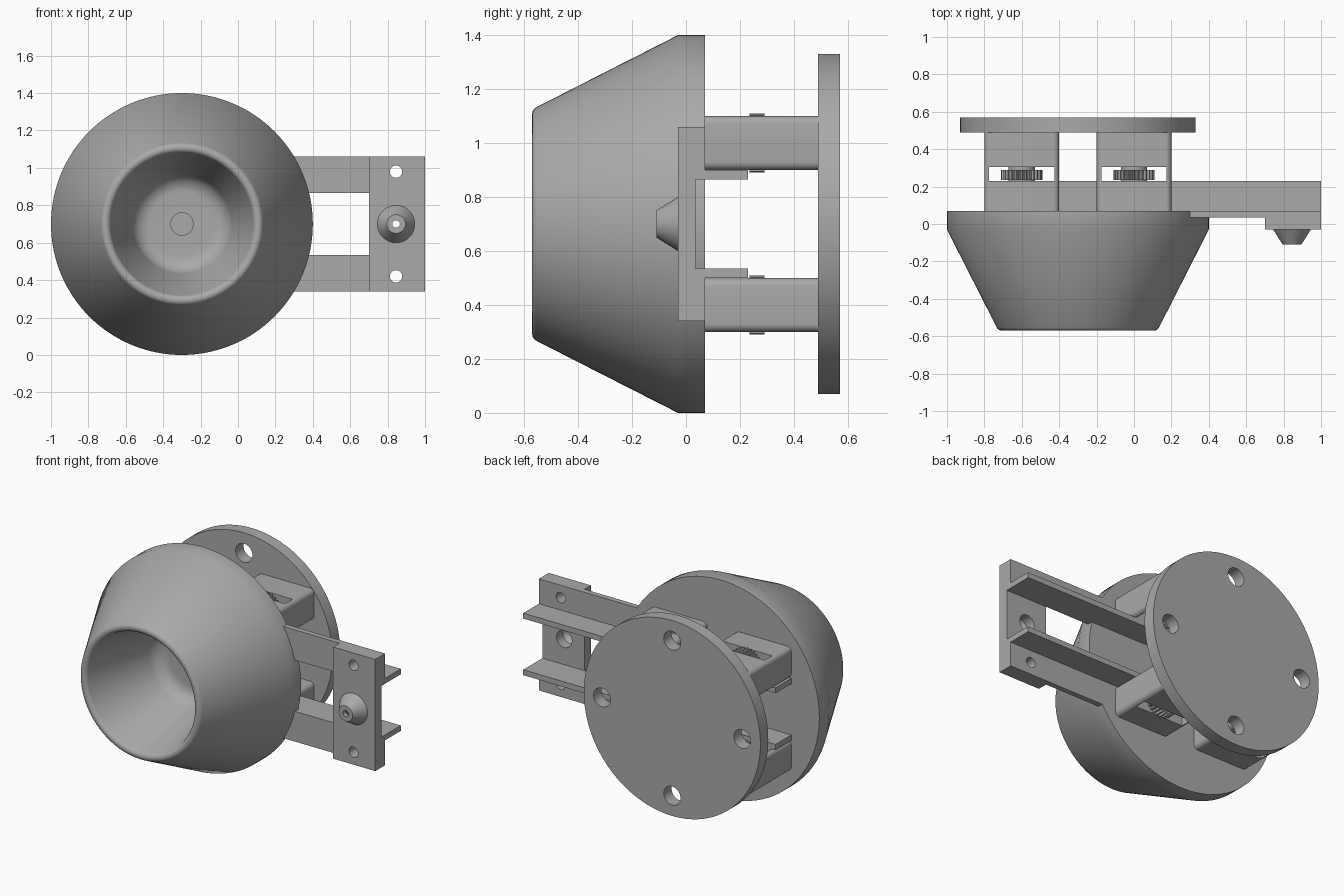
import bpy, bmesh
from math import cos, sin, pi
from mathutils import Matrix, Vector

cube = bpy.data.objects.get("Cube")
if cube:
    bpy.data.objects.remove(cube, do_unlink=True)

grey = bpy.data.materials.new("plain grey")
grey.use_nodes = True
colour = (0.4, 0.4, 0.4, 1)
grey.diffuse_color = colour
grey.node_tree.nodes["Principled BSDF"].inputs["Base Color"].default_value = colour

CX, CZ = -0.3, 0.7      # shared axis of bowl and wall disc
TAP = 0.845             # x of the nozzle and plate screws


def finish(bm, name, smooth=False):
    bmesh.ops.recalc_face_normals(bm, faces=bm.faces)
    mesh = bpy.data.meshes.new(name)
    bm.to_mesh(mesh)
    bm.free()
    mesh.materials.append(grey)
    ob = bpy.data.objects.new(name, mesh)
    bpy.context.collection.objects.link(ob)
    if smooth:
        activate(ob)
        bpy.ops.object.shade_smooth_by_angle(angle=0.6)
    return ob


def activate(ob):
    bpy.ops.object.select_all(action="DESELECT")
    ob.select_set(True)
    bpy.context.view_layer.objects.active = ob


def box(name, x, y, z, round_y=0):
    """Box from ranges; round_y rounds the edges that run along y."""
    bm = bmesh.new()
    bmesh.ops.create_cube(bm, size=1)
    for v in bm.verts:
        v.co = Vector([r[0] if c < 0 else r[1] for c, r in zip(v.co, (x, y, z))])
    if round_y:
        edges = [e for e in bm.edges if abs(e.verts[0].co.y - e.verts[1].co.y) > 0.01]
        bmesh.ops.bevel(bm, geom=edges, offset=round_y, segments=6, profile=0.5, affect="EDGES")
    return finish(bm, name, bool(round_y))


def lathe(name, x, z, profile, steps=96):
    """Closed (radius, y) profile turned around a y axis; the ends may touch the axis."""
    bm = bmesh.new()
    verts = [bm.verts.new((r, y, 0)) for r, y in profile]
    edges = [bm.edges.new((verts[i - 1], verts[i])) for i in range(len(verts))
             if verts[i - 1].co.x + verts[i].co.x > 0]
    bmesh.ops.spin(bm, geom=verts + edges, axis=(0, 1, 0), cent=(0, 0, 0),
                   angle=2 * pi, steps=steps, use_duplicate=False)
    bmesh.ops.remove_doubles(bm, verts=bm.verts, dist=0.0005)
    bmesh.ops.translate(bm, verts=bm.verts, vec=(x, 0, z))
    return finish(bm, name, True)


def rod(name, x, z, radius, y0, y1, steps=40):
    return lathe(name, x, z, [(0, y0), (radius, y0), (radius, y1), (0, y1)], steps)


def cut(ob, *cutters):
    for c in cutters:
        c.hide_render = True
        mod = ob.modifiers.new("cut", "BOOLEAN")
        mod.operation, mod.object, mod.solver = "DIFFERENCE", c, "EXACT"
        activate(ob)
        bpy.ops.object.modifier_apply(modifier=mod.name)
        bpy.data.objects.remove(c, do_unlink=True)
    activate(ob)
    bpy.ops.object.shade_smooth_by_angle(angle=0.6)


def arc(r, y, radius, start, end, n=6):
    steps = [start + (end - start) * i / n for i in range(n + 1)]
    return [(r + radius * cos(a), y + radius * sin(a)) for a in steps]


# Tapered bowl with rounded lip, curved floor and a hole through its base
outer = [(0.06, 0.07), (0.7, 0.07), (0.7, -0.03)]
lip = arc(0.408, -0.542, 0.028, -0.4, -pi + 0.35, 10)
floor = arc(0.17, -0.13, 0.1, 0.35, pi / 2, 8)
lathe("bowl", CX, CZ, outer + lip + floor + [(0.06, -0.03)], 128)

# Wall disc with four screw holes
disc = lathe("wall_disc", CX, CZ, [(0, 0.49), (0.63, 0.49), (0.63, 0.57), (0, 0.57)], 128)
cut(disc, *[rod("screw_cutter", CX + dx, CZ + dz, 0.06, 0.4, 0.65)
            for dx, dz in ((0.5, 0), (-0.5, 0), (0, 0.5), (0, -0.5))])


# Knurled wheel sitting in the slot of each post
def knurled_wheel(name, x, z, y0, y1, teeth=28):
    bm = bmesh.new()
    ring = []
    for i in range(teeth * 4):
        r = 0.11 if i % 4 < 2 else 0.097
        a = 2 * pi * i / (teeth * 4)
        ring.append(bm.verts.new((x + r * cos(a), y0, z + r * sin(a))))
    face = bm.faces.new(ring)
    top = bmesh.ops.extrude_face_region(bm, geom=[face])["geom"]
    bmesh.ops.translate(bm, verts=[g for g in top if isinstance(g, bmesh.types.BMVert)],
                        vec=(0, y1 - y0, 0))
    finish(bm, name)


# Four rounded posts between bowl and disc
for side, px in (("right", -0.6), ("left", 0.0)):
    for level, pz in (("upper", 1.0), ("lower", 0.4)):
        tag = level + "_" + side
        post = box("post_" + tag, (px - 0.2, px + 0.2), (0.07, 0.49),
                   (pz - 0.1, pz + 0.1), 0.03)
        cut(post, box("slot_cutter", (px - 0.175, px + 0.175), (0.23, 0.305), (pz - 0.2, pz + 0.2)))
        knurled_wheel("wheel_" + tag, px, pz, 0.235, 0.29)
        rod("stud_" + tag, px, pz, 0.07, 0.2, 0.35)

# L-section rails, mirrored about the axis height
for level, s in (("upper", 1), ("lower", -1)):
    def span(a, b):
        return tuple(sorted((CZ + s * a, CZ + s * b)))
    box("rail_flange_" + level, (-0.8, 1), (0.035, 0.07), span(0.165, 0.36))
    box("rail_shelf_" + level, (-0.8, 1), (0.035, 0.23), span(0.165, 0.2))

# End plate, with screw holes also through the rail flanges
plate = box("end_plate", (0.7, 1), (-0.03, 0.035), (0.34, 1.06))
cut(plate, rod("nozzle_cutter", TAP, CZ, 0.055, -0.1, 0.1))
for level, z in (("upper", 0.98), ("lower", 0.42)):
    for ob in (plate, bpy.data.objects["rail_flange_" + level]):
        cut(ob, rod("hole_cutter", TAP, z, 0.033, -0.1, 0.2))

# Hollow tapered nozzle
lathe("nozzle", TAP, CZ, [(0.055, -0.03), (0.1, -0.03), (0.05, -0.11), (0.02, -0.11),
                          (0.02, -0.08)], 48)
